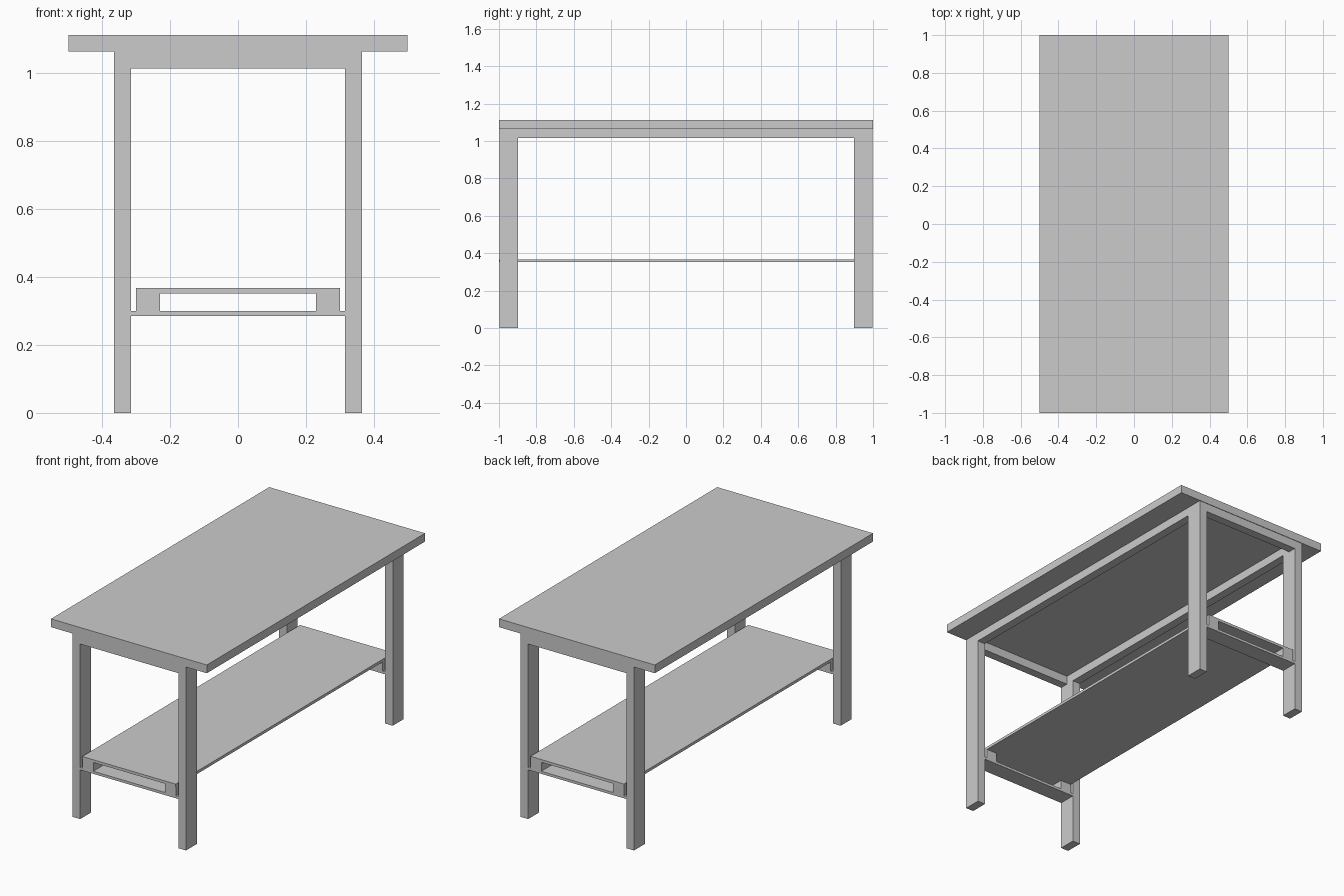
import bpy

if "Cube" in bpy.data.objects:
    bpy.data.objects.remove(bpy.data.objects["Cube"])


def box(name, x, y, z):
    """Box from (min, max) ranges on each axis."""
    lo, hi = zip(x, y, z)
    bpy.ops.mesh.primitive_cube_add(
        size=1, location=[(a + b) / 2 for a, b in zip(lo, hi)])
    ob = bpy.context.object
    ob.name = name
    ob.scale = [b - a for a, b in zip(lo, hi)]
    bpy.ops.object.transform_apply(location=True, rotation=False, scale=True)
    return ob


def mirrored(ob, x=False, y=False):
    """Repeat a part across the table's centre planes."""
    mod = ob.modifiers.new("Mirror", 'MIRROR')
    mod.use_axis = (x, y, False)
    mod.use_mirror_merge = False
    # Objects sit at a corner, so the mirror is taken about the world origin
    ob.data.transform(ob.matrix_world)
    ob.matrix_world.identity()
    return ob


# Worktop
box("table_top", (-0.5, 0.5), (-1, 1), (1.065, 1.113))

# Frame under the worktop: long rails and end rails
mirrored(box("long_rail", (0.315, 0.365), (-0.997, 0.997), (1.015, 1.065)), x=True)
mirrored(box("end_rail", (-0.315, 0.315), (0.947, 0.997), (1.015, 1.065)), y=True)

# Four legs
mirrored(box("leg", (0.315, 0.365), (0.897, 0.997), (0, 1.015)), x=True, y=True)

# Flat stretchers between each pair of legs, with blocks carrying the shelf
mirrored(box("stretcher", (-0.315, 0.315), (0.897, 0.997), (0.285, 0.30)), y=True)
mirrored(box("shelf_block", (0.23, 0.30), (0.897, 0.997), (0.30, 0.352)), x=True, y=True)

# Lower shelf
box("shelf", (-0.30, 0.30), (-0.999, 0.997), (0.352, 0.368))
